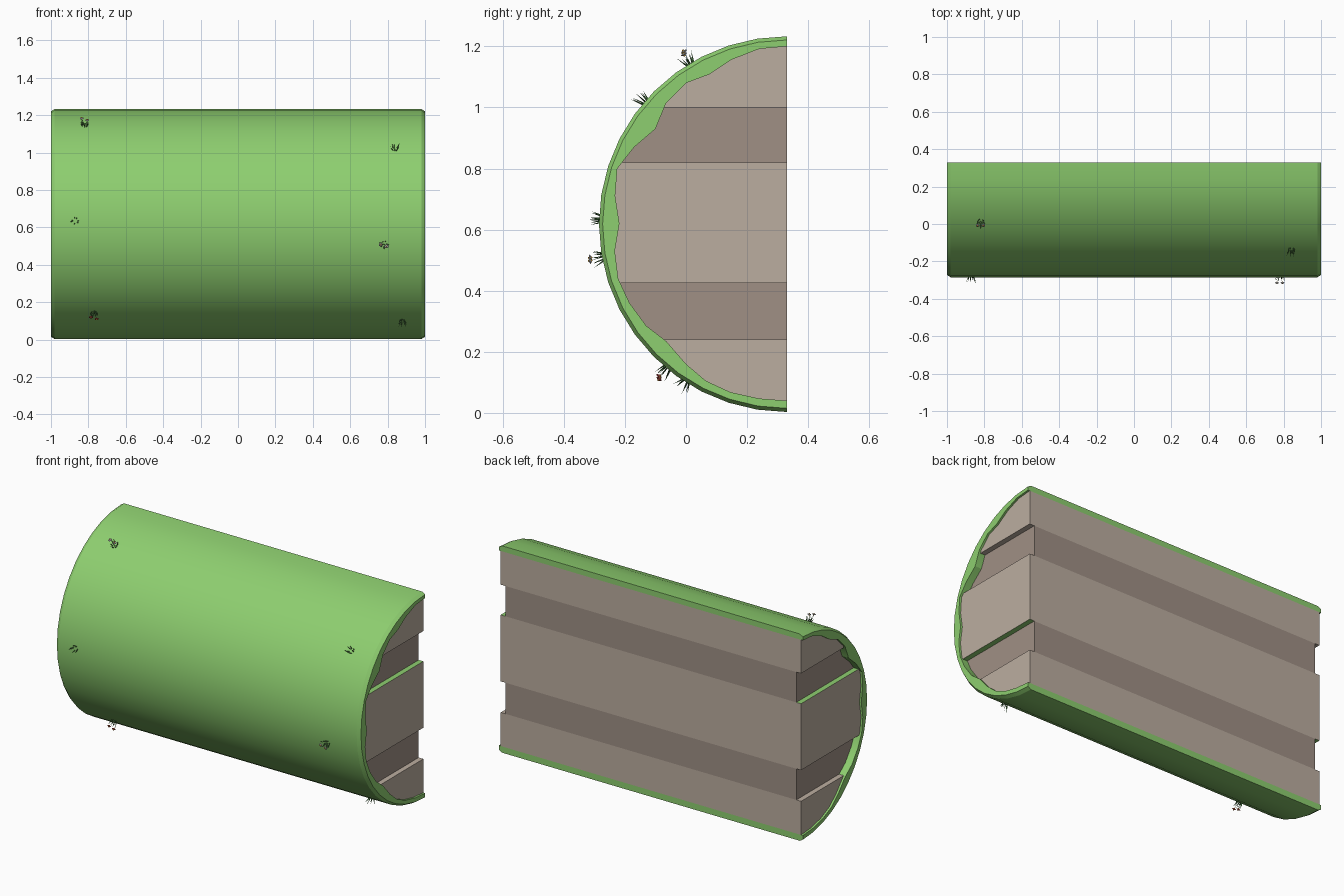
import bpy, bmesh, math, random
from mathutils import Vector

if "Cube" in bpy.data.objects:
    bpy.data.objects.remove(bpy.data.objects["Cube"])

random.seed(4)
CY, CZ, R = 0.33, 0.618, 0.615      # axis and radius of the half cylinder
SEG = 20


def material(name, rgb):
    m = bpy.data.materials.new(name)
    m.diffuse_color = (*rgb, 1)
    m.use_nodes = True
    m.node_tree.nodes["Principled BSDF"].inputs["Base Color"].default_value = m.diffuse_color
    return m


GRASS = material("grass_green", (0.27, 0.62, 0.16))
LIGHT = material("light_earth", (0.50, 0.42, 0.35))
DARK = material("dark_earth", (0.35, 0.28, 0.235))
BLADE = material("blade_green", (0.06, 0.17, 0.05))
WHITE = material("petal_white", (0.8, 0.8, 0.8))
RED = material("petal_red", (0.6, 0.08, 0.08))
YELLOW = material("flower_yellow", (0.85, 0.45, 0.05))


def finish(name, bm, mats, fix=True):
    if fix:
        bmesh.ops.remove_doubles(bm, verts=bm.verts, dist=1e-5)
        bmesh.ops.recalc_face_normals(bm, faces=bm.faces)
    me = bpy.data.meshes.new(name)
    bm.to_mesh(me)
    bm.free()
    for m in mats:
        me.materials.append(m)
    ob = bpy.data.objects.new(name, me)
    bpy.context.collection.objects.link(ob)
    return ob


def arc(r):
    return [(CY - r * math.sin(math.pi * i / SEG), CZ + r * math.cos(math.pi * i / SEG))
            for i in range(SEG + 1)]


# Ragged inner edge of the turf, top to bottom (y, z)
INNER = [(.33, 1.2), (.24, 1.192), (.15, 1.157), (.075, 1.108), (0, 1.08), (-.065, 1.015),
         (-.10, .93), (-.17, .87), (-.225, .80), (-.232, .71), (-.218, .62), (-.233, .53),
         (-.222, .44), (-.185, .36), (-.13, .285), (-.065, .235), (0, .16), (.065, .105),
         (.145, .068), (.24, .047), (.33, .04)]

# Turf shell: inner lip, end rim, small bevel, outer skin
bm = bmesh.new()
stations = [(-.955, INNER), (-1, INNER), (-1, arc(R - .012)), (-.98, arc(R)),
            (.98, arc(R)), (1, arc(R - .012)), (1, INNER), (.955, INNER)]
rings = [[bm.verts.new((x, y, z)) for y, z in prof] for x, prof in stations]
for a, b in zip(rings, rings[1:]):
    for i in range(SEG):
        bm.faces.new((a[i], a[i + 1], b[i + 1], b[i]))
for i in (0, -1):                    # strips closing the back edge
    bm.faces.new([r[i] for r in rings])
turf = finish("turf_shell", bm, [GRASS])
bpy.context.view_layer.objects.active = turf
turf.select_set(True)
bpy.ops.object.shade_smooth_by_angle(angle=math.radians(25))
turf.select_set(False)


def y_at(z):
    for (y0, z0), (y1, z1) in zip(INNER, INNER[1:]):
        if z1 <= z <= z0:
            return y0 + (y1 - y0) * (z0 - z) / (z0 - z1)
    return CY


# Earth core: alternating bands, the dark ones set back at both ends
levels = [.04, .24, .425, .82, 1.0, 1.2]
ends = [.988, .957, .988, .957, .988]
bm = bmesh.new()


def face(pts, mat):
    f = bm.faces.new([bm.verts.new(p) for p in pts])
    f.material_index = mat
    f.normal_update()
    if f.normal.dot(f.calc_center_median() - Vector((0, 0, CZ))) < 0:
        f.normal_flip()
    return f


for k, (z0, z1) in enumerate(zip(levels, levels[1:])):
    e, mat = ends[k], k % 2
    face([(-e, CY, z0), (e, CY, z0), (e, CY, z1), (-e, CY, z1)], mat)
    edge = [(y_at(z1), z1)] + [p for p in INNER if z0 < p[1] < z1] + [(y_at(z0), z0)]
    corners = [(CY, z) for z in (z0, z1) if y_at(z) < CY - .01]
    for s in (-1, 1):
        face([(s * e, y, z) for y, z in edge + corners], mat)
        if k:                        # ledge between this band and the one below
            y, d = y_at(z0), ends[k - 1]
            f = face([(s * e, y, z0), (s * d, y, z0), (s * d, CY, z0), (s * e, CY, z0)],
                     2 if k in (2, 3) else 0)
            f.normal_update()
            if (f.normal.z > 0) != (e < d):
                f.normal_flip()
finish("earth_core", bm, [LIGHT, DARK, GRASS], fix=False)


def cone(bm, base, tip, w, mat):
    d = (tip - base).normalized()
    u = d.orthogonal().normalized()
    v = d.cross(u)
    ring = [bm.verts.new(base + w * (u * math.cos(a) + v * math.sin(a)))
            for a in (0, 2 * math.pi / 3, 4 * math.pi / 3)]
    top = bm.verts.new(tip)
    for i in range(3):
        bm.faces.new((ring[i], ring[(i + 1) % 3], top)).material_index = mat


# Grass tufts standing on the curved skin, some with small flowers
def tuft(name, x, z, petals=None):
    s = (z - CZ) / R
    n = Vector((0, -math.sqrt(1 - s * s), s))
    t, u = n.cross(Vector((1, 0, 0))), Vector((1, 0, 0))
    base = Vector((x, CY, CZ)) + n * (R - .006)
    bm = bmesh.new()
    for i in range(7):
        a = i * 2 * math.pi / 7 + random.uniform(-.3, .3)
        side = u * math.cos(a) + t * math.sin(a)
        b = base + side * .012
        cone(bm, b, b + n * random.uniform(.028, .046) + side * random.uniform(.008, .02), .0035, 0)
    if petals:
        for off in (-.016, .014):
            head = base + n * .045 + u * off - Vector((0, 0, off * .3))
            cone(bm, base, head, .002, 0)
            rot = n.to_track_quat('Z', 'Y').to_matrix().to_4x4()
            for r, h, m in ((.011, .004, 1), (.005, .008, 2)):
                res = bmesh.ops.create_uvsphere(bm, u_segments=6, v_segments=4, radius=1)
                bmesh.ops.scale(bm, vec=(r, r, h), verts=res["verts"])
                bmesh.ops.transform(bm, matrix=rot, verts=res["verts"])
                bmesh.ops.translate(bm, vec=head, verts=res["verts"])
                for f in {f for v in res["verts"] for f in v.link_faces}:
                    f.material_index = m
    finish(name, bm, [BLADE, petals or WHITE, YELLOW])


tuft("flower_tuft_top", -.82, 1.145, WHITE)
tuft("flower_tuft_middle", .78, .51, WHITE)
tuft("flower_tuft_low", -.77, .145, RED)
tuft("grass_tuft_upper", .84, 1.02)
tuft("grass_tuft_middle", -.87, .635)
tuft("grass_tuft_low", .88, .10)
